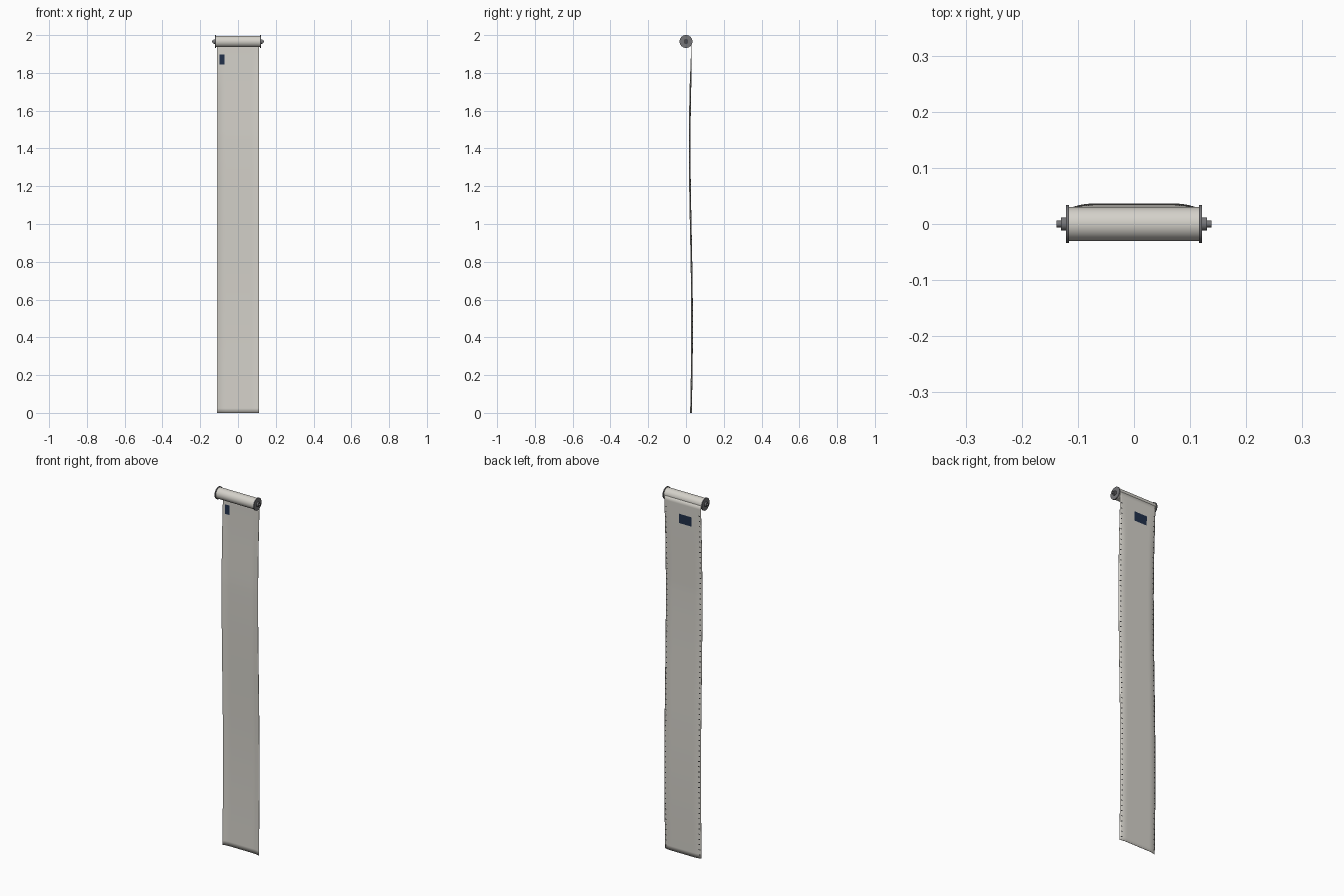
import bpy, bmesh, math
from mathutils import Matrix

cube = bpy.data.objects.get("Cube")
if cube:
    bpy.data.objects.remove(cube)


def material(name, rgb):
    m = bpy.data.materials.new(name)
    m.use_nodes = True
    m.diffuse_color = (*rgb, 1)
    m.node_tree.nodes["Principled BSDF"].inputs["Base Color"].default_value = (*rgb, 1)
    return m


paper = material("warm white paper", (0.66, 0.64, 0.59))
metal = material("grey metal", (0.18, 0.18, 0.19))
navy = material("navy ink", (0.015, 0.03, 0.07))
dark = material("dark perforation", (0.03, 0.03, 0.03))

AXIS_Z = 1.966
ROLL_R = 0.03
HALF_W = 0.112


def finish(bm, name, mat):
    mesh = bpy.data.meshes.new(name)
    bm.to_mesh(mesh)
    bm.free()
    mesh.materials.append(mat)
    obj = bpy.data.objects.new(name, mesh)
    bpy.context.collection.objects.link(obj)
    bpy.ops.object.select_all(action='DESELECT')
    bpy.context.view_layer.objects.active = obj
    obj.select_set(True)
    bpy.ops.object.shade_smooth_by_angle(angle=math.radians(40))
    return obj


def sheet_y(x, z):
    """Depth of the hanging sheet: a slow wave down it, edges curled forward."""
    drop = 1 - z / AXIS_Z
    wave = -0.008 * math.sin(drop * math.tau * 0.98) * min(1, drop * 4)
    edge = max(0, abs(x) / HALF_W - 0.65) / 0.35
    return 0.029 + 0.8 * wave - 0.007 * edge ** 2 * min(1, drop * 8)


def add_patch(bm, x0, x1, z0, z1, nx, nz, offset):
    """Grid that follows the sheet, moved along y by offset."""
    rows = []
    for j in range(nz + 1):
        z = z0 + (z1 - z0) * j / nz
        row = []
        for i in range(nx + 1):
            x = x0 + (x1 - x0) * i / nx
            row.append(bm.verts.new((x, sheet_y(x, z) + offset, z)))
        rows.append(row)
    for a, b in zip(rows, rows[1:]):
        for i in range(nx):
            quad = [a[i], a[i + 1], b[i + 1], b[i]]
            bm.faces.new(quad if offset <= 0 else quad[::-1])


def cylinder(name, radius, x0, x1, mat, sides=48):
    bm = bmesh.new()
    place = Matrix.Translation(((x0 + x1) / 2, 0, AXIS_Z)) @ Matrix.Rotation(math.pi / 2, 4, 'Y')
    bmesh.ops.create_cone(bm, cap_ends=True, segments=sides, radius1=radius,
                          radius2=radius, depth=abs(x1 - x0), matrix=place)
    return finish(bm, name, mat)


# Wound roll with end flanges and stub axles
cylinder("paper_roll", ROLL_R, -0.117, 0.117, paper, 64)
for side, label in ((1, "left"), (-1, "right")):
    cylinder(label + "_flange", 0.034, side * 0.116, side * 0.121, metal)
    cylinder(label + "_hub", 0.012, side * 0.120, side * 0.130, metal, 24)
    cylinder(label + "_axle", 0.006, side * 0.129, side * 0.138, metal, 24)

# Hanging sheet
bm = bmesh.new()
add_patch(bm, -HALF_W, HALF_W, 0, AXIS_Z, 28, 80, 0)
sheet = finish(bm, "hanging_sheet", paper)
solid = sheet.modifiers.new("thickness", 'SOLIDIFY')
solid.thickness = 0.002
solid.offset = 0

# Printed marks on the front and the back
bm = bmesh.new()
add_patch(bm, -0.097, -0.072, 1.844, 1.897, 4, 4, -0.0018)
finish(bm, "front_mark", navy)
bm = bmesh.new()
add_patch(bm, -0.056, 0.022, 1.835, 1.887, 6, 4, 0.0018)
finish(bm, "back_mark", navy)

# Feed perforations along both edges of the back
bm = bmesh.new()
for k in range(66):
    z = 0.02 + 0.029 * k
    for side in (-1, 1):
        x = side * 0.103
        add_patch(bm, x - 0.004, x + 0.004, z - 0.0025, z + 0.0025, 2, 1, 0.0017)
finish(bm, "edge_perforations", dark)
